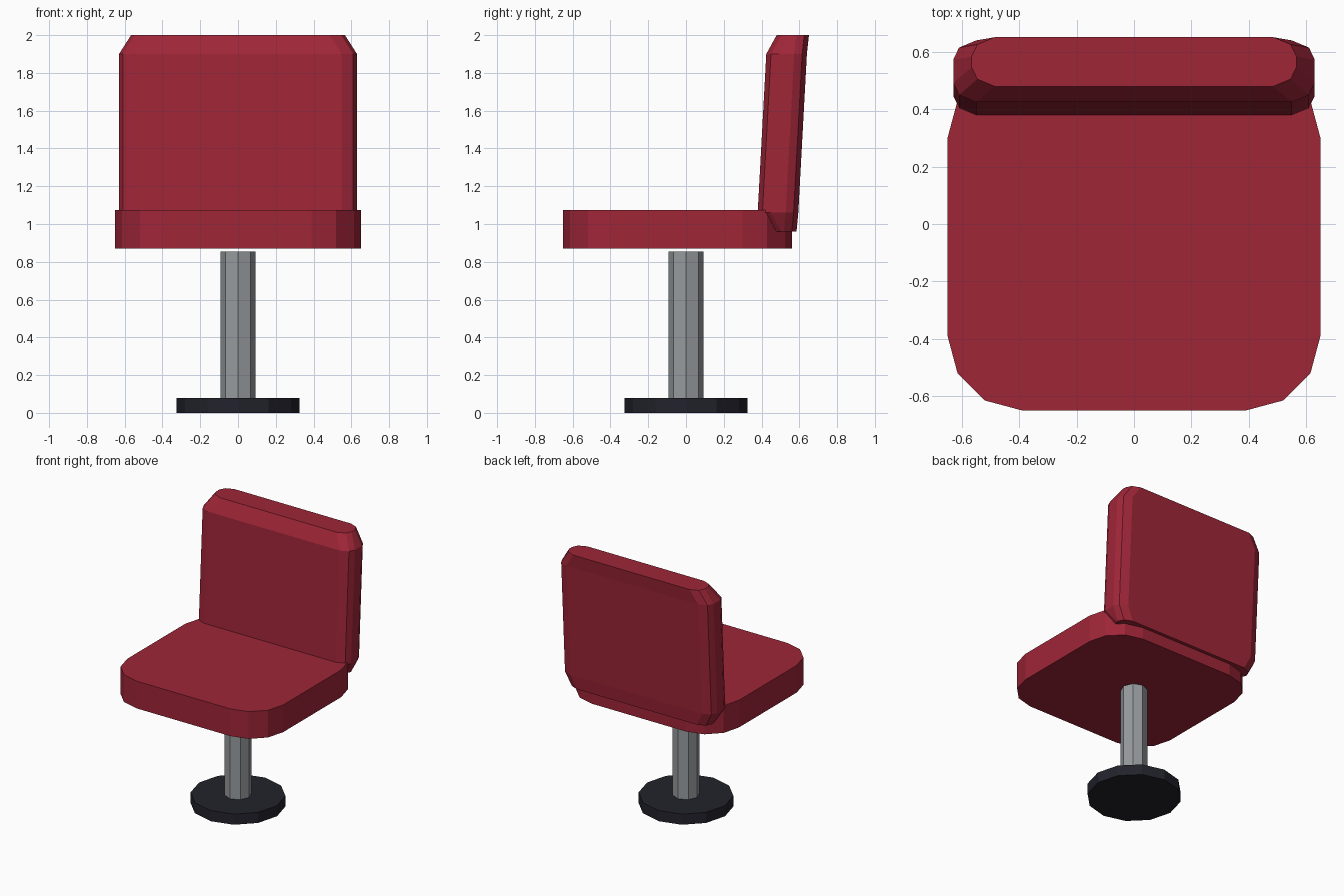
import bpy, bmesh, math

if "Cube" in bpy.data.objects:
    bpy.data.objects.remove(bpy.data.objects["Cube"])


def material(name, rgb):
    m = bpy.data.materials.new(name)
    m.diffuse_color = (*rgb, 1)
    m.use_nodes = True
    m.node_tree.nodes["Principled BSDF"].inputs["Base Color"].default_value = m.diffuse_color
    return m


red = material("red upholstery", (0.345, 0.019, 0.039))
grey = material("grey metal", (0.31, 0.33, 0.345))
dark = material("dark base", (0.016, 0.016, 0.025))


def loft(name, rings, mat):
    """Skin a stack of closed rings and cap both ends."""
    bm = bmesh.new()
    loops = [[bm.verts.new(p) for p in ring] for ring in rings]
    n = len(loops[0])
    for a, b in zip(loops, loops[1:]):
        for i in range(n):
            j = (i + 1) % n
            bm.faces.new((a[i], a[j], b[j], b[i]))
    bm.faces.new(loops[0][::-1])
    bm.faces.new(loops[-1])
    bmesh.ops.recalc_face_normals(bm, faces=bm.faces)
    me = bpy.data.meshes.new(name)
    bm.to_mesh(me)
    bm.free()
    me.materials.append(mat)
    ob = bpy.data.objects.new(name, me)
    bpy.context.collection.objects.link(ob)
    return ob


def rounded(z, cy, hx, hy, corner):
    """Rectangle ring whose corners are cut by the given insets."""
    quarter = [(hx - dx, hy - dy) for dx, dy in corner]
    pts = quarter[::-1] + [(-x, y) for x, y in quarter][::1]
    # order: +x+y (side to back), -x+y, -x-y, +x-y
    pts = (quarter[::-1] + [(-x, y) for x, y in quarter]
           + [(-x, -y) for x, y in quarter[::-1]] + [(x, -y) for x, y in quarter])
    return [(x, cy + y, z) for x, y in pts]


def circle(r, n, z):
    return [(r * math.cos(2 * math.pi * i / n), r * math.sin(2 * math.pi * i / n), z)
            for i in range(n)]


# floor disc and post
loft("base_disc", [circle(0.325, 12, 0), circle(0.325, 12, 0.08)], dark)
loft("post", [circle(0.093, 8, 0.08), circle(0.093, 8, 0.855)], grey)

# seat cushion with rounded corners
R = 0.26
arc = [(R * (1 - math.cos(math.radians(a))), R * (1 - math.sin(math.radians(a))))
       for a in (90, 60, 30, 0)]
loft("seat", [rounded(z, -0.045, 0.65, 0.605, arc) for z in (0.87, 1.075)], red)

# leaning backrest with bevelled ends
cut = [(0.08, 0), (0.02, 0.025), (0, 0.067)]
sections = [(0.96, 0.5125, 0.58, 0.0725), (1.06, 0.487, 0.63, 0.1075),
            (1.9, 0.5325, 0.63, 0.1075), (2.0, 0.5655, 0.566, 0.0855)]
loft("backrest", [rounded(*s, cut) for s in sections], red)
